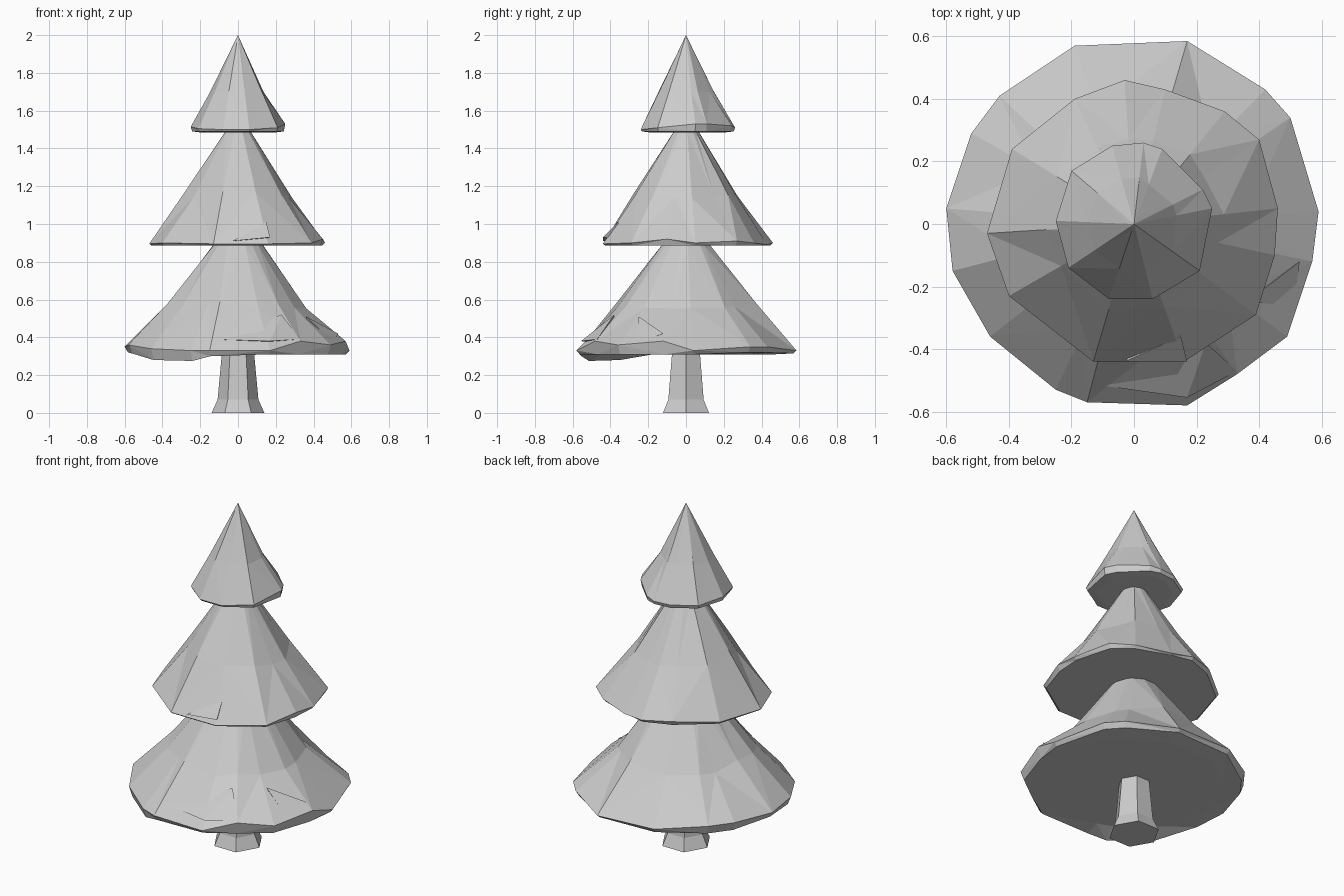
import bpy, bmesh, random
from math import cos, sin, atan2, pi
from mathutils import Vector

if "Cube" in bpy.data.objects:
    bpy.data.objects.remove(bpy.data.objects["Cube"])

random.seed(4)


def finish(bm, name):
    bmesh.ops.recalc_face_normals(bm, faces=bm.faces)
    mesh = bpy.data.meshes.new(name)
    bm.to_mesh(mesh)
    bm.free()
    obj = bpy.data.objects.new(name, mesh)
    bpy.context.collection.objects.link(obj)
    return obj


def bridge(bm, a, b):
    # triangulated strip between two rings, alternating diagonals
    n = len(a)
    for i in range(n):
        j = (i + 1) % n
        if i % 2:
            tris = [(a[i], a[j], b[j]), (a[i], b[j], b[i])]
        else:
            tris = [(a[i], a[j], b[i]), (a[j], b[j], b[i])]
        for t in tris:
            bm.faces.new(t)


def fan(bm, ring, co):
    c = bm.verts.new(co)
    for i in range(len(ring)):
        bm.faces.new((ring[i], ring[(i + 1) % len(ring)], c))


def tier(name, rim, base, profile, tip, jitter, dent=None):
    # rim: (x, y, upper z, lower z); profile: (radius, z) rings above the rim
    bm = bmesh.new()
    inner = [bm.verts.new((x * .8, y * .8, base)) for x, y, u, l in rim]
    low = [bm.verts.new((x * .97, y * .97, l)) for x, y, u, l in rim]
    rings = [[bm.verts.new((x, y, u)) for x, y, u, l in rim]]
    for k, (r, z) in enumerate(profile):
        ring = []
        for x, y, u, l in rim:
            a = atan2(y, x)
            amt = jitter if k == 0 else 0
            rr = r * (1 + random.uniform(-amt, amt))
            if dent and dent[0] < a < dent[1]:
                rr *= dent[2]
            ring.append(bm.verts.new((rr * cos(a), rr * sin(a),
                                      z + random.uniform(-amt, amt) * .4)))
        rings.append(ring)
    loops = [inner, low] + rings
    for a, b in zip(loops, loops[1:]):
        bridge(bm, a, b)
    fan(bm, inner, (0, 0, base))
    fan(bm, rings[-1], (0, 0, tip))
    return finish(bm, name)


def fold(name, points):
    bm = bmesh.new()
    for p in points:
        bm.verts.new(p)
    bmesh.ops.convex_hull(bm, input=bm.verts)
    return finish(bm, name)


# Lowest boughs, drooping at the front left
tier("lower_boughs", [
    (.59, .04, .33, .31), (.50, .34, .35, .32), (.42, .43, .35, .32), (.17, .585, .33, .315),
    (-.19, .57, .34, .315), (-.43, .41, .36, .31), (-.52, .29, .36, .31), (-.60, .05, .35, .32),
    (-.58, -.15, .36, .315), (-.46, -.36, .34, .28), (-.25, -.53, .33, .275), (-.15, -.57, .33, .30),
    (.17, -.58, .33, .31), (.33, -.48, .38, .31), (.49, -.36, .36, .31), (.57, -.12, .38, .31)],
    .31, [(.37, .57), (.135, .885)], .89, .05)

# Middle boughs
tier("middle_boughs", [(x, y, z, .885) for x, y, z in [
    (.46, .05, .90), (.40, .27, .91), (.29, .36, .90), (.10, .43, .89), (-.03, .46, .90),
    (-.19, .40, .91), (-.39, .24, .90), (-.47, -.03, .895), (-.40, -.23, .90), (-.13, -.44, .895),
    (.16, -.44, .895), (.39, -.29, .90), (.45, -.10, .92)]],
    .885, [(.28, 1.15), (.07, 1.485)], 1.49, .04)

# Crown, with a shallow dent at the back right
tier("crown", [(x, y, z, 1.49) for x, y, z in [
    (.25, .05, 1.53), (.22, .11, 1.53), (.09, .24, 1.52), (.03, .26, 1.51), (-.07, .25, 1.51),
    (-.20, .17, 1.51), (-.25, .01, 1.515), (-.21, -.14, 1.505), (-.08, -.24, 1.50),
    (.06, -.24, 1.50), (.21, -.15, 1.51)]],
    1.485, [(.152, 1.70), (.02, 1.96)], 2.0, .02, (.1, 1.3, .9))

# Small overlapping folds of foliage
fold("lower_front_fold", [(-.15, -.51, .39), (.23, -.38, .52), (.33, -.47, .39),
                          (.17, -.555, .38), (.1, -.4, .36)])
fold("lower_side_fold", [(.36, -.25, .51), (.53, -.12, .42), (.51, -.26, .37), (.4, -.2, .38)])
fold("middle_front_fold", [(-.03, -.44, .91), (.15, -.36, 1.01), (.17, -.44, .93), (.1, -.3, .91)])

# Six-sided flared trunk
bm = bmesh.new()
rings = [[bm.verts.new((r * cos(i * pi / 3), r * sin(i * pi / 3), z)) for i in range(6)]
         for r, z in [(.14, 0), (.108, .07), (.085, .32)]]
for a, b in zip(rings, rings[1:]):
    for i in range(6):
        j = (i + 1) % 6
        bm.faces.new((a[i], a[j], b[j], b[i]))
bm.faces.new(rings[0])
bm.faces.new(rings[-1])
finish(bm, "trunk")
